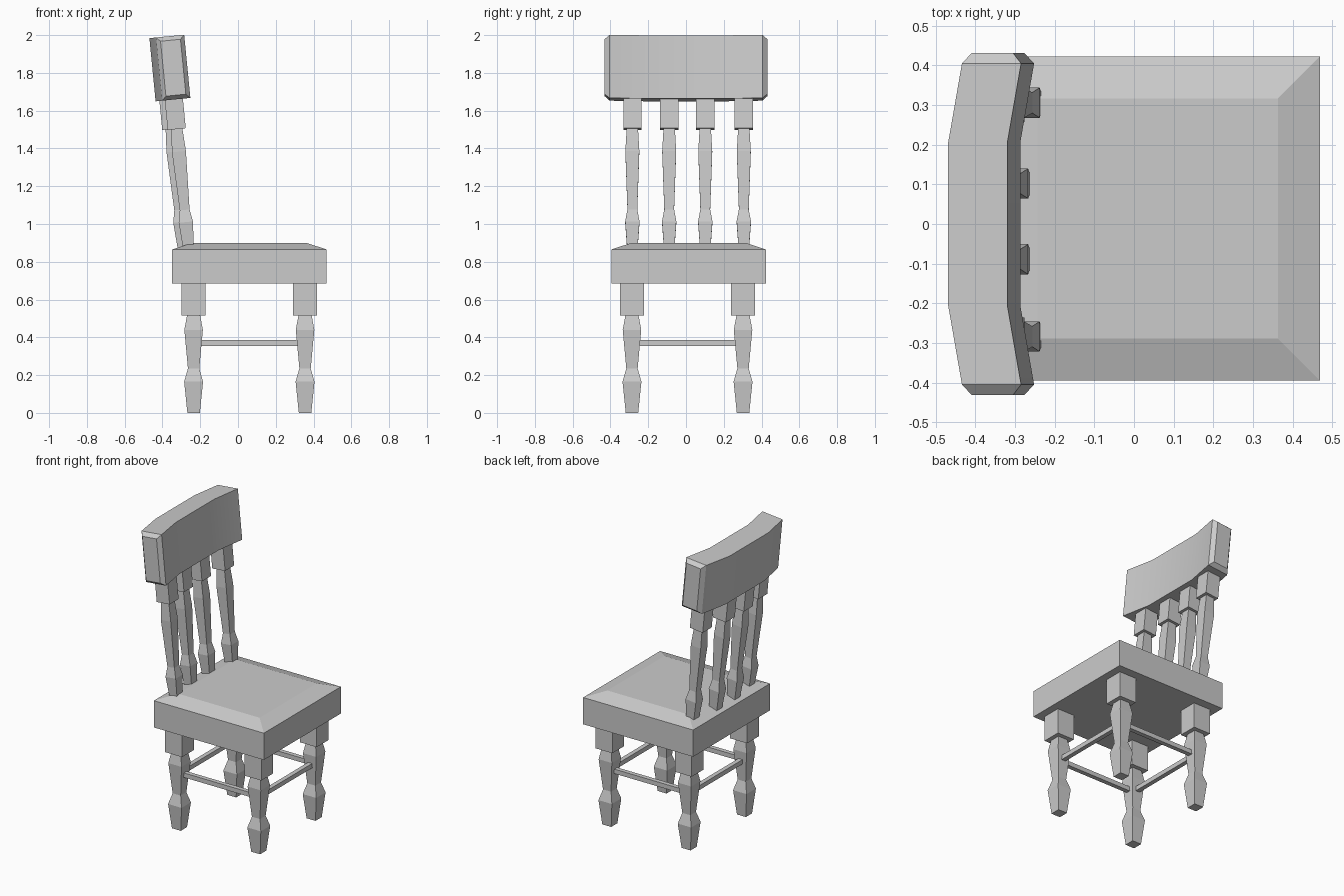
import bpy
import bmesh
import math
from mathutils import Matrix, Vector

cube = bpy.data.objects.get("Cube")
if cube:
    bpy.data.objects.remove(cube, do_unlink=True)

# One plain grey for the whole chair
grey = bpy.data.materials.new("light grey")
grey.use_nodes = True
grey.diffuse_color = (0.6, 0.6, 0.6, 1)
grey.node_tree.nodes["Principled BSDF"].inputs["Base Color"].default_value = (0.6, 0.6, 0.6, 1)


def loft(name, rings, matrix=Matrix.Identity(4)):
    """Skin a list of four-point rings and cap both ends."""
    bm = bmesh.new()
    loops = [[bm.verts.new(matrix @ Vector(p)) for p in ring] for ring in rings]
    for a, b in zip(loops, loops[1:]):
        for i in range(4):
            j = (i + 1) % 4
            bm.faces.new((a[i], a[j], b[j], b[i]))
    bm.faces.new(loops[0])
    bm.faces.new(loops[-1])
    bmesh.ops.recalc_face_normals(bm, faces=bm.faces)
    mesh = bpy.data.meshes.new(name)
    bm.to_mesh(mesh)
    bm.free()
    mesh.materials.append(grey)
    obj = bpy.data.objects.new(name, mesh)
    bpy.context.collection.objects.link(obj)
    return obj


def square(half, z):
    return [(-half, -half, z), (half, -half, z), (half, half, z), (-half, half, z)]


def turned(name, profile, matrix):
    """Square-section turned post from (half width, height) pairs."""
    return loft(name, [square(h, z) for h, z in profile], matrix)


def box(name, size, centre):
    hx, hy, hz = (s / 2 for s in size)
    rings = [[(-hx, -hy, z), (hx, -hy, z), (hx, hy, z), (-hx, hy, z)] for z in (-hz, hz)]
    return loft(name, rings, Matrix.Translation(centre))


# Seat with a sloped upper rim
turned("seat", [(0.409, 0.685), (0.409, 0.865), (0.303, 0.90)],
       Matrix.Translation((0.06, 0.014, 0)))

# Legs with square blocks under the seat
leg_x = {"rear": -0.235, "front": 0.355}
leg_y = {"right": -0.286, "left": 0.302}
leg_profile = [(0.033, 0), (0.05, 0.165), (0.03, 0.235), (0.049, 0.44),
               (0.035, 0.515), (0.063, 0.515), (0.063, 0.69)]
for end, x in leg_x.items():
    for side, y in leg_y.items():
        turned(f"{end}_{side}_leg", leg_profile, Matrix.Translation((x, y, 0)))

# Stretchers joining neighbouring legs
for side, y in leg_y.items():
    box(f"{side}_stretcher", (0.54, 0.03, 0.03), (0.06, y, 0.37))
for end, x in leg_x.items():
    box(f"{end}_stretcher", (0.03, 0.54, 0.03), (x, 0.008, 0.37))

# Leaning back spindles, the inner pair set further back
lean = Matrix.Rotation(-math.radians(5.6), 4, 'Y')
spindle_profile = [(0.027, -0.14), (0.038, 0.01), (0.026, 0.075), (0.037, 0.385),
                   (0.03, 0.505), (0.048, 0.505), (0.048, 0.70)]
for i, y in enumerate((-0.284, -0.089, 0.102, 0.306)):
    x = -0.275 if i in (0, 3) else -0.304
    turned(f"back_spindle_{i + 1}", spindle_profile,
           Matrix.Translation((x, y, 1.0)) @ lean)

# Curved top rail with chamfered ends
half_profile = [(0.205, 0, 0), (0.405, 0.035, 0), (0.431, 0.035, 0.022)]
stations = [(-y, s, c) for y, s, c in reversed(half_profile)] + half_profile
rings = []
for y, shift, inset in stations:
    t, h = 0.075 - inset, 0.168 - inset
    rings.append([(shift - t, y, -h), (shift + t, y, -h), (shift + t, y, h), (shift - t, y, h)])
rail = loft("top_rail", rings, Matrix.Translation((-0.378, 0, 1.824)) @ lean)
bpy.ops.object.select_all(action='DESELECT')
rail.select_set(True)
bpy.context.view_layer.objects.active = rail
bpy.ops.object.shade_smooth_by_angle(angle=math.radians(20))
